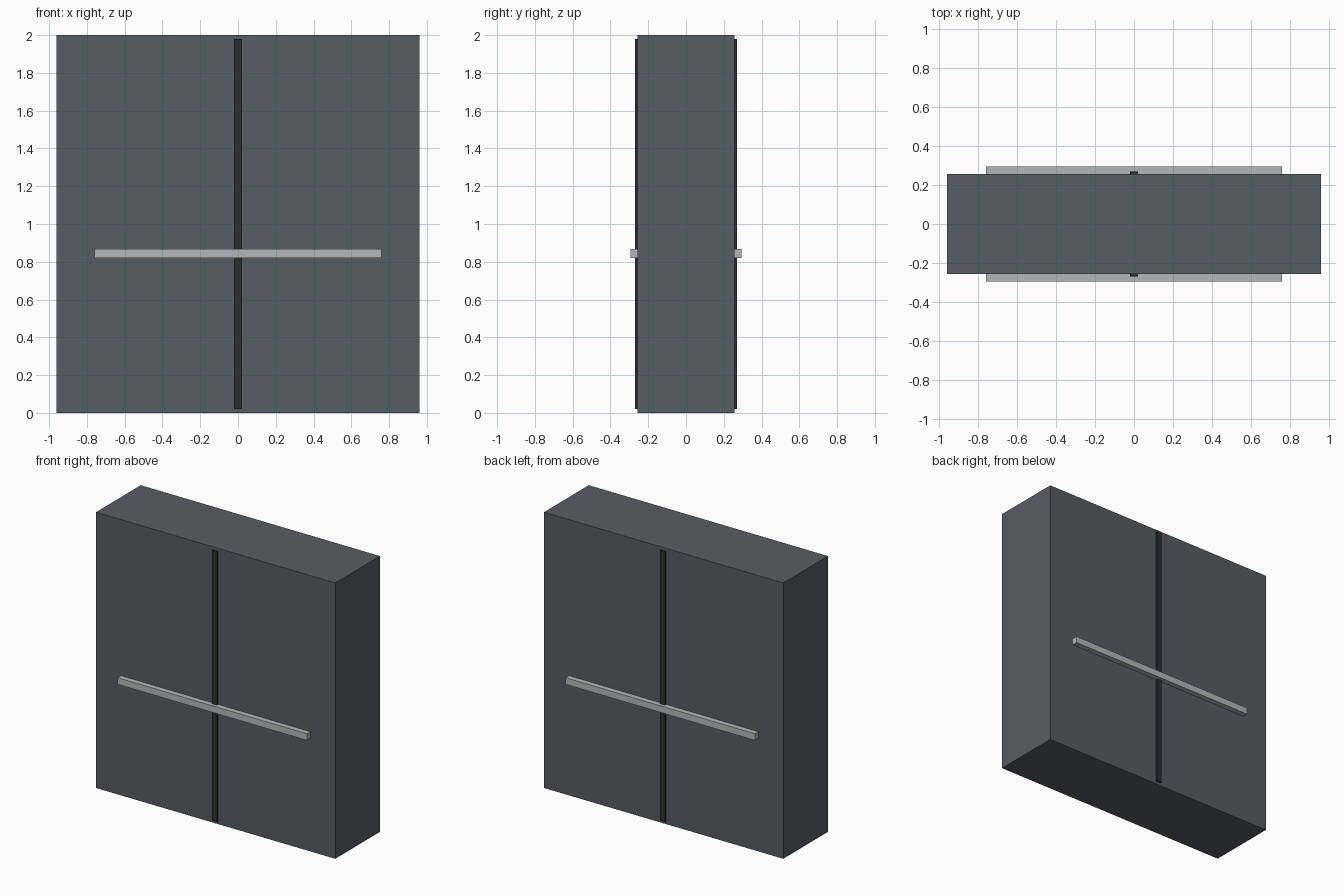
import bpy
import bmesh
from mathutils import Matrix, Vector

if "Cube" in bpy.data.objects:
    bpy.data.objects.remove(bpy.data.objects["Cube"])


def material(name, rgb):
    mat = bpy.data.materials.new(name)
    mat.diffuse_color = (*rgb, 1.0)
    mat.use_nodes = True
    mat.node_tree.nodes["Principled BSDF"].inputs["Base Color"].default_value = mat.diffuse_color
    return mat


def box(name, low, high, mat):
    low, high = Vector(low), Vector(high)
    bm = bmesh.new()
    bmesh.ops.create_cube(bm, size=1.0, matrix=Matrix.Diagonal((*(high - low), 1.0)))
    mesh = bpy.data.meshes.new(name)
    bm.to_mesh(mesh)
    bm.free()
    mesh.materials.append(mat)
    obj = bpy.data.objects.new(name, mesh)
    obj.location = (low + high) / 2
    bpy.context.collection.objects.link(obj)
    return obj


slate = material("slate_panel", (0.095, 0.11, 0.13))
black = material("dark_seam", (0.028, 0.028, 0.028))
steel = material("pale_metal", (0.46, 0.47, 0.49))

DEPTH = 0.256  # half depth of the door slab

# Thick door slab
box("door_slab", (-0.96, -DEPTH, 0), (0.96, DEPTH, 2), slate)

# Centre seam and push bar on both faces
for side, s in (("front", -1), ("back", 1)):
    for name, x, z0, z1, out, mat in (
        ("centre_seam", 0.02, 0.02, 1.98, 0.27, black),
        ("push_bar", 0.76, 0.82, 0.868, 0.295, steel),
    ):
        y0, y1 = sorted((s * (DEPTH - 0.005), s * out))
        box(f"{side}_{name}", (-x, y0, z0), (x, y1, z1), mat)
